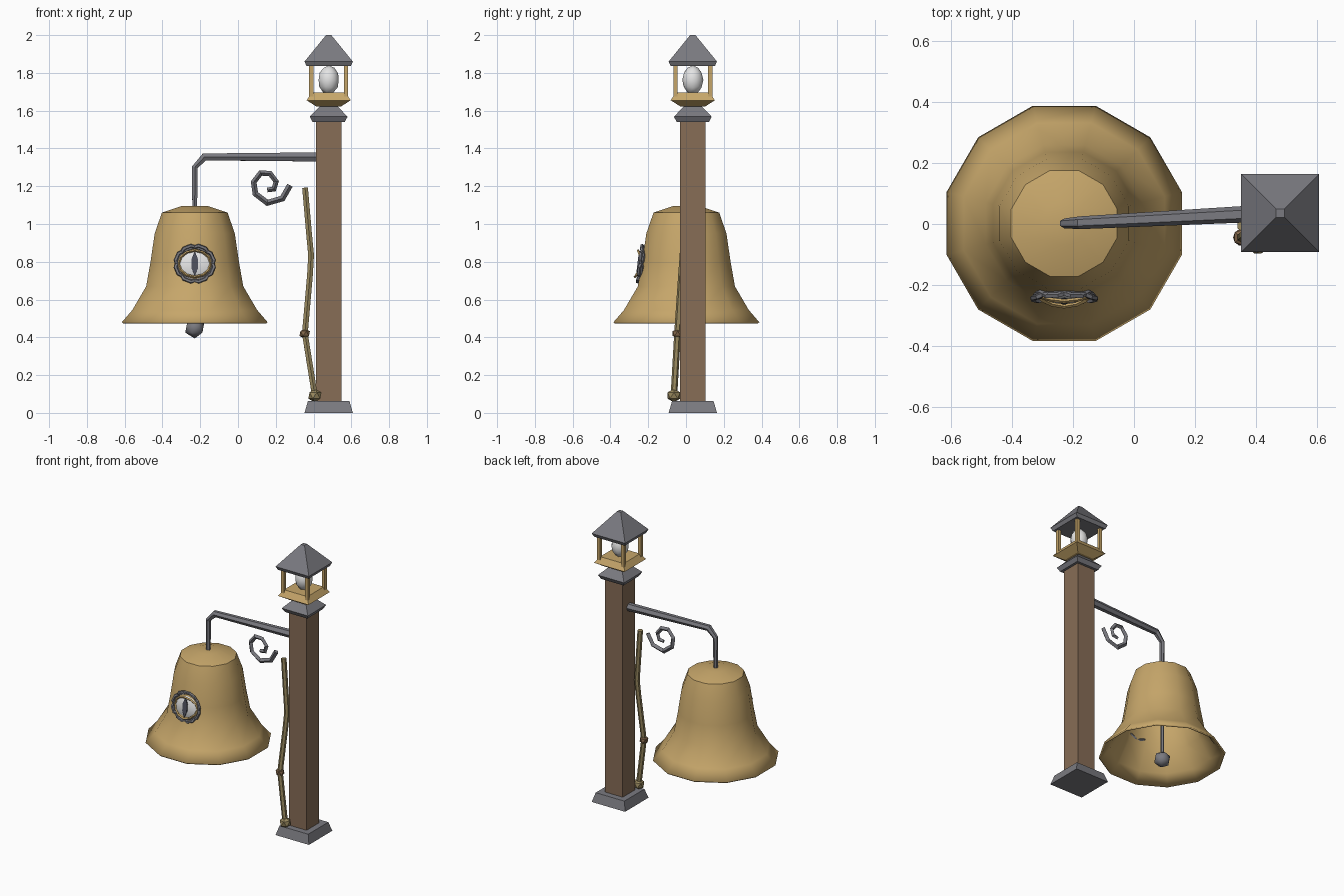
import bpy, bmesh, math
from mathutils import Vector, Matrix

if "Cube" in bpy.data.objects:
    bpy.data.objects.remove(bpy.data.objects["Cube"])


def material(name, r, g, b):
    lin = lambda c: (c / 255 / 12.92) if c < 11 else ((c / 255 + 0.055) / 1.055) ** 2.4
    m = bpy.data.materials.new(name)
    m.diffuse_color = (lin(r), lin(g), lin(b), 1)
    m.use_nodes = True
    m.node_tree.nodes["Principled BSDF"].inputs["Base Color"].default_value = m.diffuse_color
    return m


BRASS = material("brass", 198, 166, 106)
WOOD = material("wood", 135, 109, 86)
IRON = material("iron", 122, 122, 128)
GLASS = material("white glass", 228, 228, 228)
ROPE = material("rope", 152, 136, 94)
KNOT = material("brown knot", 130, 102, 74)
PUPIL = material("dark pupil", 78, 80, 92)


def finish(name, bm, mat, smooth=None):
    bmesh.ops.recalc_face_normals(bm, faces=bm.faces)
    me = bpy.data.meshes.new(name)
    bm.to_mesh(me)
    bm.free()
    me.materials.append(mat)
    ob = bpy.data.objects.new(name, me)
    bpy.context.collection.objects.link(ob)
    if smooth:
        bpy.ops.object.select_all(action='DESELECT')
        ob.select_set(True)
        bpy.context.view_layer.objects.active = ob
        bpy.ops.object.shade_smooth_by_angle(angle=math.radians(smooth))
    return ob


def skin(bm, rings, closed=False, caps=(True, True)):
    n = len(rings[0])
    for a, b in zip(rings, rings[1:] + ([rings[0]] if closed else [])):
        for i in range(n):
            bm.faces.new((a[i], a[(i + 1) % n], b[(i + 1) % n], b[i]))
    if not closed:
        for ring, cap in ((rings[0], caps[0]), (rings[-1], caps[1])):
            if cap:
                bm.faces.new(ring)


def lathe(name, profile, n, x, y, mat, smooth=None, caps=(True, True)):
    """Stack of regular polygons; profile holds (half width across flats, z)."""
    bm = bmesh.new()
    rings = []
    for h, z in profile:
        r = h / math.cos(math.pi / n)
        rings.append([bm.verts.new((x + r * math.cos((i + .5) * 2 * math.pi / n),
                                    y + r * math.sin((i + .5) * 2 * math.pi / n), z))
                      for i in range(n)])
    skin(bm, rings, caps=caps)
    return finish(name, bm, mat, smooth)


def tube(name, pts, radii, n, mat, closed=False, smooth=None):
    """Sweep an n-gon along a path lying roughly in the xz plane."""
    pts = [Vector(p) for p in pts]
    if not isinstance(radii, (list, tuple)):
        radii = [radii] * len(pts)
    bm = bmesh.new()
    rings = []
    k = len(pts)
    for i, (p, r) in enumerate(zip(pts, radii)):
        prev = pts[i - 1] if (i or closed) else p
        nxt = pts[(i + 1) % k] if (i < k - 1 or closed) else p
        d1, d2 = (p - prev).normalized(), (nxt - p).normalized()
        t = (d1 + d2).normalized()
        side = Vector((0, 1, 0))
        side = (side - t * side.dot(t)).normalized()
        up = t.cross(side)
        miter = 1 / max(0.6, abs(t.dot(d2 if d2.length else d1)))
        rings.append([bm.verts.new(p + r * (math.cos(a) * side + math.sin(a) * up * miter))
                      for a in (j * 2 * math.pi / n for j in range(n))])
    skin(bm, rings, closed)
    return finish(name, bm, mat, smooth)


def ball(name, c, r, rz, mat, sub=1, smooth=None):
    bm = bmesh.new()
    bmesh.ops.create_icosphere(bm, subdivisions=sub, radius=1,
                               matrix=Matrix.Translation(c) @ Matrix.Diagonal((r, r, rz, 1)))
    return finish(name, bm, mat, smooth)


# Post with foot and cap
PX, PY = 0.48, 0.036
lathe("post_foot", [(.128, 0), (.11, .062)], 4, PX, PY, IRON)
lathe("post", [(.068, .02), (.068, 1.55)], 4, PX, PY, WOOD)
lathe("post_cap", [(.085, 1.54), (.1, 1.568), (.04, 1.63)], 4, PX, PY, IRON)

# Lantern
lathe("lantern_tray", [(.065, 1.622), (.117, 1.655), (.09, 1.695)], 4, PX, PY, BRASS)
for sx in (-1, 1):
    for sy in (-1, 1):
        lathe("lantern_bar", [(.011, 1.66), (.011, 1.85)], 4, PX + sx * .092, PY + sy * .092, BRASS)
lathe("lantern_roof", [(.117, 1.836), (.128, 1.86), (.014, 2.0)], 4, PX, PY, IRON)
ball("lamp", (PX, PY, 1.762), .056, .077, GLASS, 2, 40)

# Bell arm and scroll
BX, BY = -0.229, 0.002
tube("bell_arm", [(BX, BY, 1.07), (BX, BY, 1.30), (-.178, .004, 1.355), (.44, .036, 1.355)],
     [.015, .016, .021, .028], 6, IRON)
scroll = [(.275, 1.205), (.235, 1.135), (.155, 1.112), (.092, 1.16), (.083, 1.222), (.12, 1.27),
          (.17, 1.267), (.202, 1.225), (.19, 1.185), (.155, 1.18)]
tube("scroll", [(x, .018 + .03 * x, z) for x, z in scroll],
     [.016 - .0004 * i for i in range(len(scroll))], 4, IRON)

# Bell with thin wall, clapper inside
bell = lathe("bell", [(.386, .48), (.33, .545), (.257, .67), (.234, .80), (.212, .95),
                      (.174, 1.06), (.07, 1.095)], 12, BX, BY, BRASS, 40, caps=(False, True))
wall = bell.modifiers.new("wall", 'SOLIDIFY')
wall.thickness = .012
wall.offset = -1
tube("clapper_rod", [(BX, BY, .46), (BX, BY, 1.08)], .011, 6, IRON)
ball("clapper", (BX, BY, .45), .056, .056, IRON, 1, 45)


# Eye on the front of the bell, leaning with its wall
def eye(u, v, d):
    return (BX + u, -.226 + .12 * v - d, .79 + v)


for s in (0, 1):
    ring = []
    for i in range(16):
        a = (i + .5) * math.pi / 8
        w = math.cos(math.pi * (i // 2 + s))
        ring.append(eye((.098 + .006 * w) * math.cos(a), (.091 + .006 * w) * math.sin(a), .012 + .007 * w))
    tube("eye_ring_strand", ring, .0095, 5, IRON, closed=True)


def bulge(u):
    return .012 + .024 * (1 - (u / .085) ** 2)


lid = []
for i in range(12):
    a = i * math.pi / 6
    u, v = .085 * math.cos(a), .07 * math.sin(a)
    lid.append((u, v))
tube("eye_lid", [eye(u, v, bulge(u)) for u, v in lid], .007, 4, BRASS, closed=True)

bm = bmesh.new()
rim = [bm.verts.new(eye(u, v, .012)) for u, v in lid]
mid = [bm.verts.new(eye(u * .6, v * .6, .024)) for u, v in lid]
skin(bm, [rim, mid])
finish("eyeball", bm, GLASS, 40)

bm = bmesh.new()
slit = [(0, .066), (.017, .025), (.017, -.025), (0, -.066), (-.017, -.025), (-.017, .025)]
skin(bm, [[bm.verts.new(eye(u, v, d)) for u, v in slit] for d in (.024, .031)])
finish("pupil", bm, PUPIL)

# Bell rope with knots
tube("rope", [(.355, -.006, 1.192), (.376, -.012, .95), (.387, -.016, .835), (.381, -.024, .73),
              (.354, -.045, .42), (.407, -.064, .09)], .0175, 6, ROPE, smooth=40)
ball("rope_knot", (.353, -.044, .42), .031, .028, KNOT)
ball("rope_end", (.407, -.064, .092), .039, .037, ROPE)
